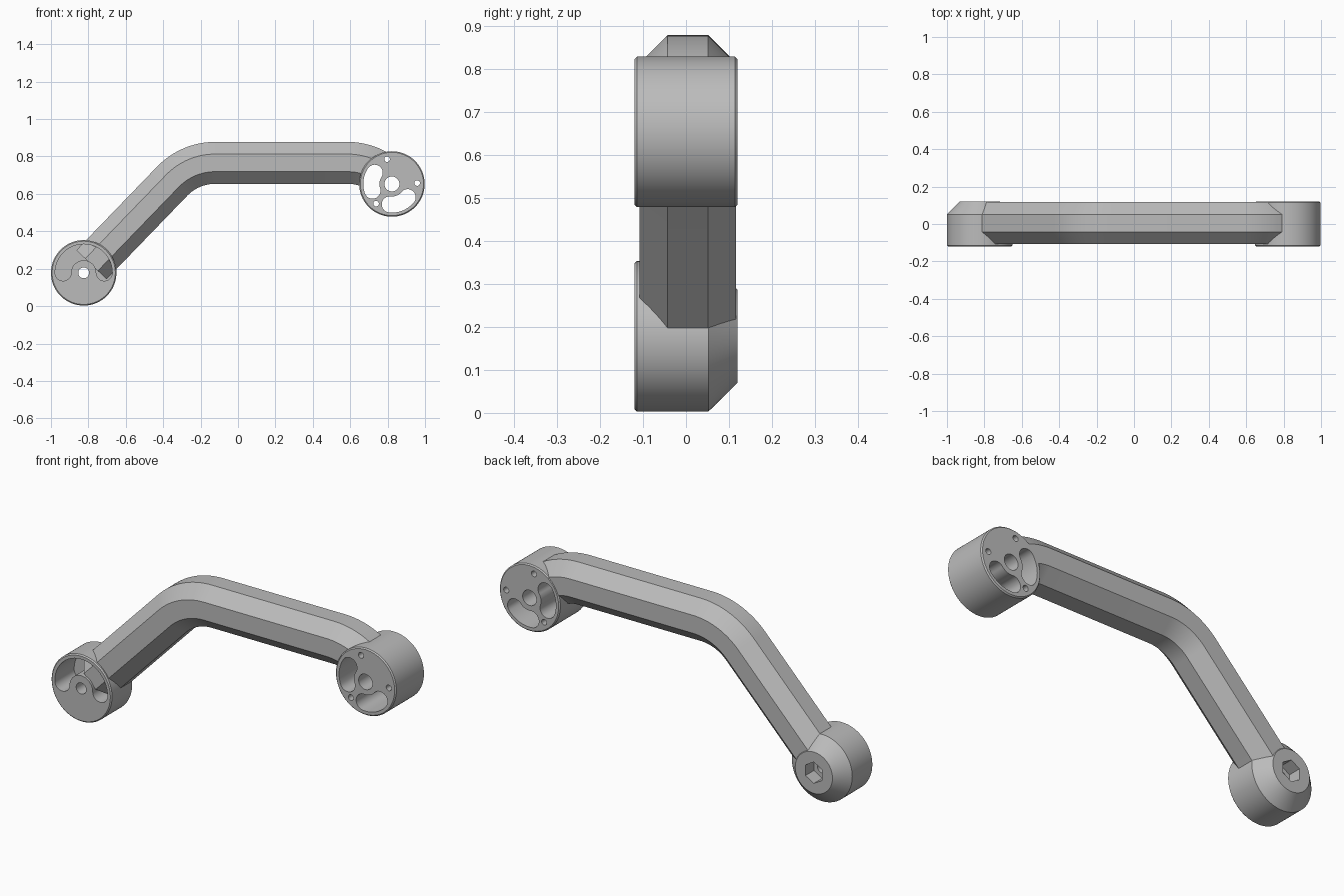
import bpy, bmesh
from math import sin, cos, tan, pi, radians
from mathutils import Vector

cube = bpy.data.objects.get("Cube")
if cube:
    bpy.data.objects.remove(cube, do_unlink=True)

grey = bpy.data.materials.new("neutral_grey")
grey.use_nodes = True
COLOUR = (0.5, 0.5, 0.5, 1)
grey.diffuse_color = COLOUR
grey.node_tree.nodes["Principled BSDF"].inputs["Base Color"].default_value = COLOUR

HUB_R, HALF = 0.175, 0.12
LEFT, RIGHT = (-0.825, 0.178), (0.823, 0.653)
TILT = radians(46)
BEND_R = 0.32


def loft(name, rings):
    """Skin a closed solid through equal-length rings of points."""
    bm = bmesh.new()
    rows = [[bm.verts.new(p) for p in ring] for ring in rings]
    n = len(rows[0])
    for a, b in zip(rows, rows[1:]):
        for i in range(n):
            j = (i + 1) % n
            bm.faces.new((a[i], a[j], b[j], b[i]))
    bm.faces.new(rows[0])
    bm.faces.new(rows[-1])
    bmesh.ops.recalc_face_normals(bm, faces=bm.faces)
    mesh = bpy.data.meshes.new(name)
    bm.to_mesh(mesh)
    bm.free()
    ob = bpy.data.objects.new(name, mesh)
    bpy.context.collection.objects.link(ob)
    mesh.materials.append(grey)
    return ob


def turned(name, centre, profile, sides=96, start=0):
    """Solid turned about a y axis; profile holds (y, radius) pairs."""
    cx, cz = centre
    turn = [start + 2 * pi * i / sides for i in range(sides)]
    return loft(name, [[(cx + r * cos(a), y, cz + r * sin(a)) for a in turn]
                       for y, r in profile])


def polar(centre, radius, degrees):
    a = radians(degrees)
    return centre[0] + radius * cos(a), centre[1] + radius * sin(a)


def slot(centre, first, last, y0, y1, mid=0.11, half=0.043, steps=24):
    """Kidney-shaped cutter following an arc, with round ends."""
    a0, a1 = radians(first), radians(last)
    cx, cz = centre
    outline = []

    def arc(ox, oz, r, start, end):
        for i in range(steps):
            a = start + (end - start) * i / steps
            outline.append((ox + r * cos(a), oz + r * sin(a)))

    arc(cx, cz, mid + half, a0, a1)
    arc(*polar(centre, mid, last), half, a1, a1 + pi)
    arc(cx, cz, mid - half, a1, a0)
    arc(*polar(centre, mid, first), half, a0 + pi, a0 + 2 * pi)
    return loft("slot_cutter", [[(x, y, z) for x, z in outline] for y in (y0, y1)])


def cut(target, cutters):
    bpy.context.view_layer.objects.active = target
    for c in cutters:
        mod = target.modifiers.new("cut", "BOOLEAN")
        mod.operation, mod.solver, mod.object = "DIFFERENCE", "EXACT", c
        bpy.ops.object.modifier_apply(modifier=mod.name)


# Octagonal arm swept along a twice-bent centre line
top_z = 0.766
corner_x = LEFT[0] + (top_z - LEFT[1]) / tan(TILT)
bend_x = corner_x + BEND_R * tan(TILT / 2)
pivot_z = top_z - BEND_R
path = [(LEFT[0] + 0.06 * cos(TILT), LEFT[1] + 0.06 * sin(TILT), TILT)]
STEPS = 16
for x, first, last in ((bend_x, TILT, 0), (0.585, 0, -TILT)):
    for i in range(STEPS + 1):
        a = first + (last - first) * i / STEPS
        path.append((x - BEND_R * sin(a), pivot_z + BEND_R * cos(a), a))

W, F, MID_Y = 0.112, 0.047, 0.0045
section = [(F, W), (W, F), (W, -F), (F, -W), (-F, -W), (-W, -F), (-W, F), (-F, W)]
rings = [[Vector((x - v * sin(a), MID_Y + u, z + v * cos(a))) for u, v in section]
         for x, z, a in path]
arm = loft("bent_arm", rings)

# Round end hubs
B = 0.006
motor_hub = turned("drilled_hub", RIGHT, [(-HALF, HUB_R - B), (B - HALF, HUB_R),
                                          (HALF - B, HUB_R), (HALF, HUB_R - B)])
pivot_hub = turned("chamfered_hub", LEFT, [(-HALF, HUB_R - B), (B - HALF, HUB_R),
                                           (0.052, HUB_R), (HALF, 0.108)])

# Through holes and kidney slots of the drilled hub
through = [(-0.2, 1), (0.2, 1)]


def bore(centre, radius, sides=40):
    return turned("bore_cutter", centre, [(y, radius) for y, _ in through], sides)


drill = [bore(RIGHT, 0.04)]
drill += [bore(polar(RIGHT, 0.135, d), 0.015, 24) for d in (2, 101, 231)]
drill += [slot(RIGHT, a, b, -0.2, 0.2) for a, b in ((147, 199), (264, 320))]
cut(motor_hub, drill)
cut(arm, drill)

# Front recess, bore and hexagonal socket of the chamfered hub
socket = turned("socket_cutter", LEFT, [(0.05, 0.056), (0.2, 0.056)], 6, pi / 6)
pivot_cuts = [slot(LEFT, 0, 180, -0.2, 0.04), bore(LEFT, 0.029), socket]
cut(pivot_hub, pivot_cuts)

for c in drill + pivot_cuts:
    bpy.data.objects.remove(c, do_unlink=True)

# Smooth the curved walls, keep creases sharp
for ob in (arm, motor_hub, pivot_hub):
    bpy.ops.object.select_all(action="DESELECT")
    ob.select_set(True)
    bpy.context.view_layer.objects.active = ob
    bpy.ops.object.shade_smooth_by_angle(angle=radians(30))
